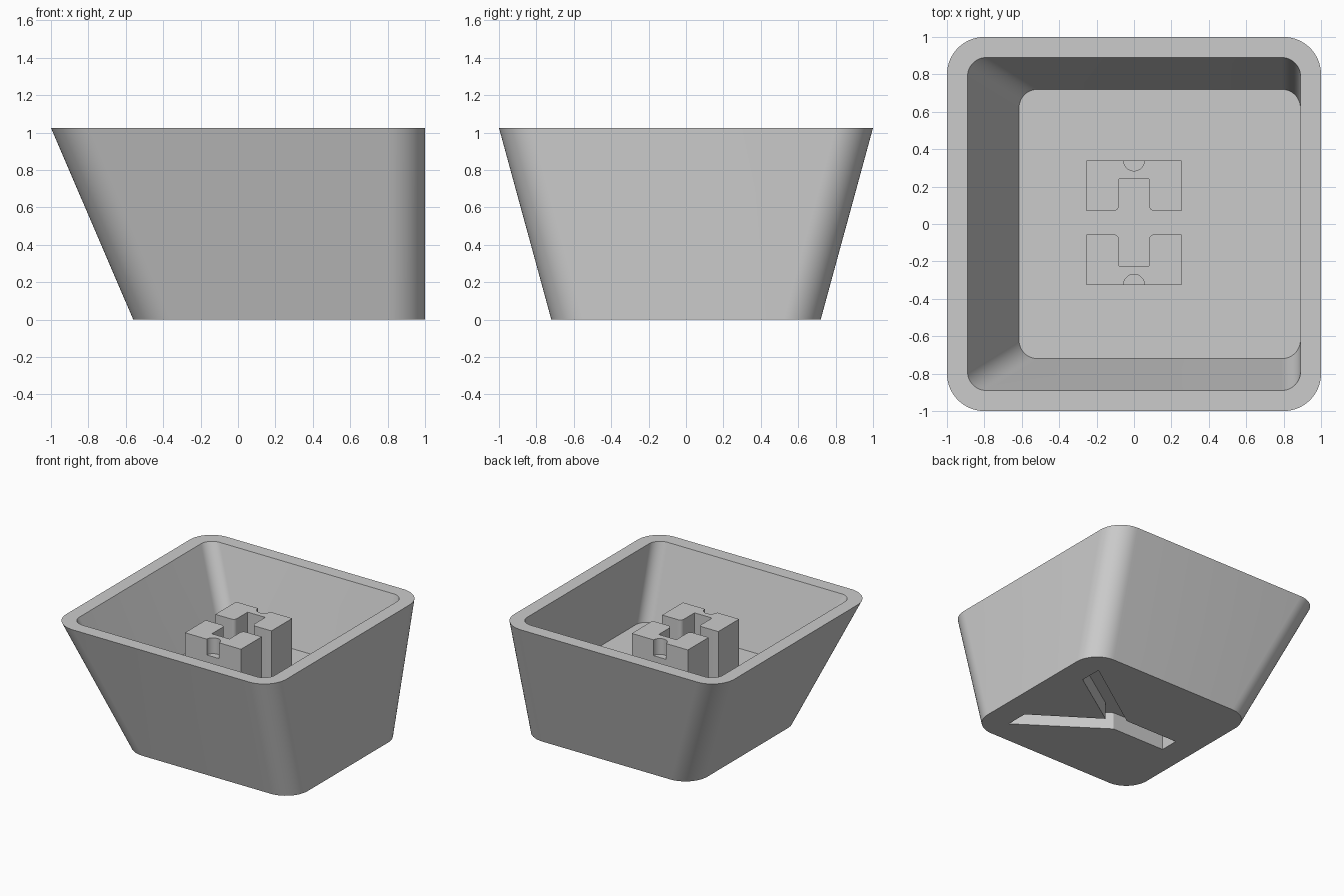
import bpy, bmesh
from math import sin, cos, pi

cube = bpy.data.objects.get("Cube")
if cube:
    bpy.data.objects.remove(cube, do_unlink=True)

GREY = (0.6, 0.6, 0.6, 1)
grey = bpy.data.materials.new("grey plastic")
grey.use_nodes = True
grey.diffuse_color = GREY
grey.node_tree.nodes["Principled BSDF"].inputs["Base Color"].default_value = GREY

HEIGHT, FLOOR, STEM_TOP = 1.025, 0.425, 0.89
STEM_Y = 0.0075


def arc(cx, cy, r, start, sweep, n=14):
    """Points along an arc; angles in quarter turns."""
    angles = [(start + sweep * i / n) * pi / 2 for i in range(n + 1)]
    return [(cx + r * cos(a), cy + r * sin(a)) for a in angles]


def rounded_rect(x0, x1, y, r):
    corners = [(x1 - r, y - r), (x0 + r, y - r), (x0 + r, r - y), (x1 - r, r - y)]
    return [p for i, (cx, cy) in enumerate(corners) for p in arc(cx, cy, r, i, 1)]


def loft(name, sections):
    """Closed solid through matching outlines, each given as (outline, z)."""
    bm = bmesh.new()
    rings = [[bm.verts.new((x, y, z)) for x, y in pts] for pts, z in sections]
    for a, b in zip(rings, rings[1:]):
        for i in range(len(a)):
            j = (i + 1) % len(a)
            bm.faces.new((a[i], a[j], b[j], b[i]))
    bm.faces.new(rings[0][::-1])
    bm.faces.new(rings[-1])
    bmesh.ops.recalc_face_normals(bm, faces=bm.faces)
    mesh = bpy.data.meshes.new(name)
    bm.to_mesh(mesh)
    bm.free()
    mesh.materials.append(grey)
    obj = bpy.data.objects.new(name, mesh)
    bpy.context.collection.objects.link(obj)
    return obj


def activate(obj):
    bpy.ops.object.select_all(action='DESELECT')
    obj.select_set(True)
    bpy.context.view_layer.objects.active = obj


def cut(obj, cutter):
    """Subtract the cutter and discard it."""
    activate(obj)
    mod = obj.modifiers.new("cut", 'BOOLEAN')
    mod.operation = 'DIFFERENCE'
    mod.solver = 'EXACT'
    mod.object = cutter
    bpy.ops.object.modifier_apply(modifier=mod.name)
    bpy.data.objects.remove(cutter, do_unlink=True)


def smooth(obj):
    activate(obj)
    bpy.ops.object.shade_smooth_by_angle()


# Hollow tapered shell: outside up to the rim, then down to the inner floor
shell = loft("shell", [
    (rounded_rect(-0.56, 1, 0.72, 0.2), 0),
    (rounded_rect(-1, 1, 1, 0.2), HEIGHT),
    (rounded_rect(-0.89, 0.89, 0.89, 0.1), HEIGHT),
    (rounded_rect(-0.615, 0.89, 0.72, 0.1), FLOOR),
])

# Forked groove sunk into the underside
half = [(-0.345, 0.077), (0.135, 0.077), (0.79, 0.525), (0.79, 0.34)]
fork = half + [(0.28, 0)] + [(x, -y) for x, y in reversed(half)]
cut(shell, loft("groove_cutter", [(fork, -0.1), (fork, 0.14)]))
smooth(shell)

# Two facing stem blocks, each slotted on the inside and notched on the outside
side = [(0.255, 0.3325), (0.255, 0.0625)] + arc(0.11, 0.0925, 0.03, 3, -1, 6) + [(0.08, 0.2325)]
block = side + [(-x, y) for x, y in reversed(side)]
for name, s in (("back_stem", 1), ("front_stem", -1)):
    outline = [(x, STEM_Y + s * y) for x, y in block]
    stem = loft(name, [(outline, FLOOR - 0.01), (outline, STEM_TOP)])
    circle = arc(0, STEM_Y + s * 0.3325, 0.056, 0, 4, 32)[:-1]
    cut(stem, loft("notch_cutter", [(circle, 0.76), (circle, 1)]))
    smooth(stem)
